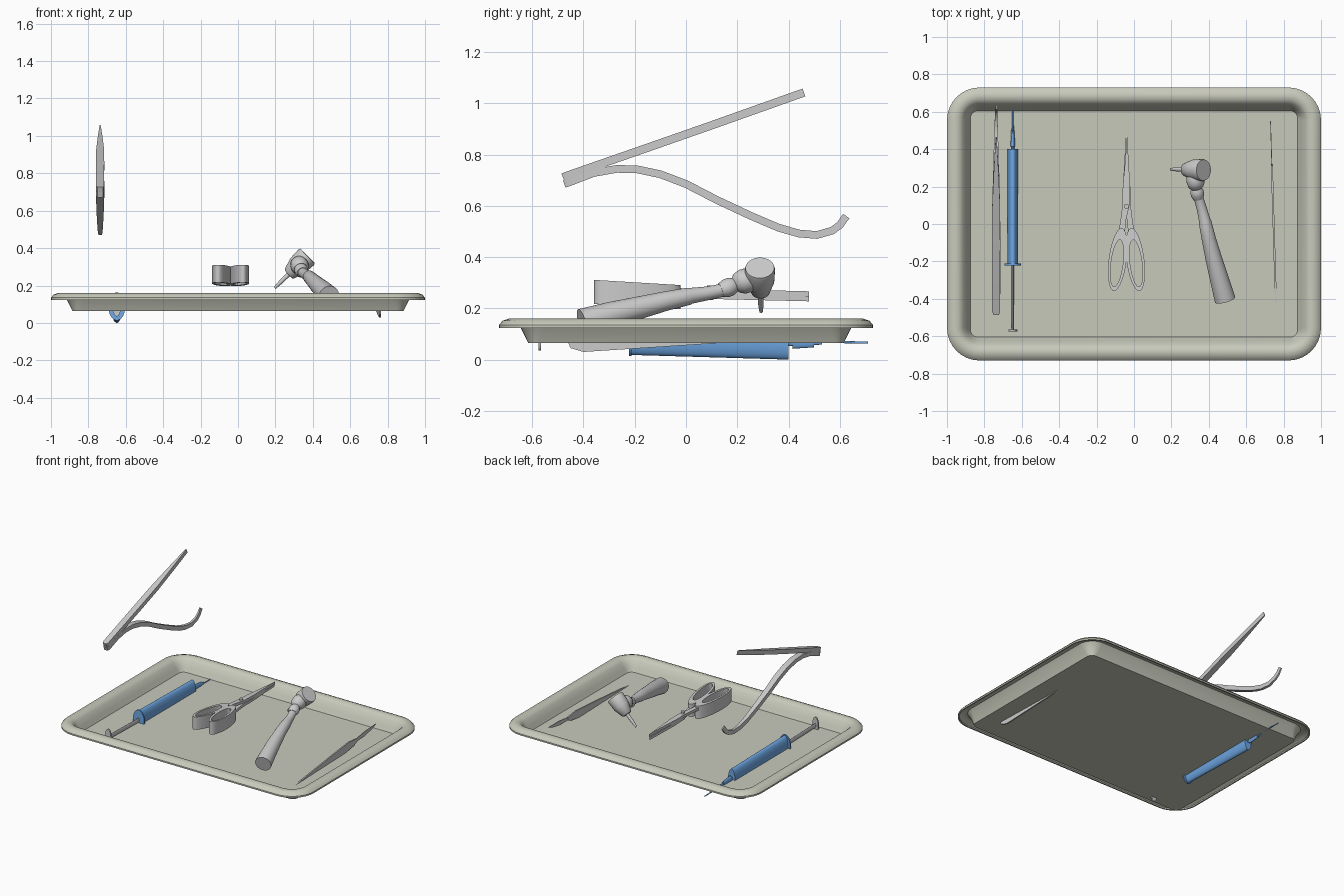
import bpy, bmesh, math
from mathutils import Vector

if "Cube" in bpy.data.objects:
    bpy.data.objects.remove(bpy.data.objects["Cube"])


def material(name, rgb):
    m = bpy.data.materials.new(name)
    m.diffuse_color = (*rgb, 1)
    m.use_nodes = True
    m.node_tree.nodes["Principled BSDF"].inputs["Base Color"].default_value = m.diffuse_color
    return m


BLUE = material("blue_plastic", (0.16, 0.4, 0.8))
TRAY = material("tray_enamel", (0.58, 0.59, 0.5))
STEEL = material("steel", (0.55, 0.55, 0.55))


def loft(name, rings, mat=STEEL, angle=35, closed=False):
    """Skin a list of equal-length rings; cap the ends, or join last to first."""
    bm = bmesh.new()
    rows = [[bm.verts.new(p) for p in r] for r in rings]
    n = len(rows[0])
    pairs = list(zip(rows, rows[1:]))
    if closed:
        pairs.append((rows[-1], rows[0]))
    else:
        bm.faces.new(rows[0])
        bm.faces.new(rows[-1])
    for a, b in pairs:
        for i in range(n):
            j = (i + 1) % n
            bm.faces.new((a[i], a[j], b[j], b[i]))
    bmesh.ops.recalc_face_normals(bm, faces=bm.faces)
    me = bpy.data.meshes.new(name)
    bm.to_mesh(me)
    bm.free()
    ob = bpy.data.objects.new(name, me)
    bpy.context.collection.objects.link(ob)
    me.materials.append(mat)
    bpy.ops.object.select_all(action='DESELECT')
    ob.select_set(True)
    bpy.context.view_layer.objects.active = ob
    bpy.ops.object.shade_smooth_by_angle(angle=math.radians(angle))
    return ob


def angles(n):
    return [2 * math.pi * i / n for i in range(n)]


def tube(name, stations, n=28, mat=STEEL):
    """Round tube through (x, y, z, radius) stations."""
    pts = [Vector(s[:3]) for s in stations]
    rings = []
    for i, s in enumerate(stations):
        d = (pts[min(i + 1, len(pts) - 1)] - pts[max(i - 1, 0)]).normalized()
        u = d.cross(Vector((0, 0, 1))).normalized()
        v = u.cross(d)
        rings.append([pts[i] + s[3] * (u * math.cos(a) + v * math.sin(a)) for a in angles(n)])
    return loft(name, rings, mat)


# Tray: thin pressed sheet with a rolled rim
def rounded_rect(hx, hy, r, z, seg=8):
    ring = []
    for k, (sx, sy) in enumerate([(1, 1), (-1, 1), (-1, -1), (1, -1)]):
        for i in range(seg + 1):
            a = math.pi / 2 * (k + i / seg)
            ring.append((sx * (hx - r) + r * math.cos(a), sy * (hy - r) + r * math.sin(a), z))
    return ring


tray_profile = [
    (.885, .04, .065), (.915, .09, .125), (.935, .11, .15), (.965, .14, .15),
    (.99, .165, .133), (.99, .165, .124), (1, .175, .124), (1, .175, .135),
    (.985, .16, .152), (.96, .135, .16), (.935, .11, .158), (.913, .09, .14),
    (.892, .065, .1), (.875, .04, .07)]
loft("tray", [rounded_rect(x, x - .27, r, z) for x, r, z in tray_profile], TRAY, 40)


# Syringe: oval sections along y, leaning slightly down at the needle
def syringe_part(name, stations, mat=BLUE):
    rings = []
    for y, rx, rz in stations:
        cz = .0885 - .024 * (y + .22)
        rings.append([(-.648 + rx * math.cos(a), y, cz + rz * math.sin(a)) for a in angles(32)])
    loft(name, rings, mat, 40)


syringe_part("syringe_barrel", [(-.215, .028, .07), (.4, .028, .0735)])
syringe_part("syringe_flange", [(-.222, .045, .075), (-.212, .045, .075)])
syringe_part("syringe_nozzle", [(.4, .008, .02), (.415, .008, .02), (.415, .012, .031),
                                (.5, .009, .023), (.5, .006, .014), (.53, .005, .012)])
syringe_part("syringe_needle", [(.52, .004, .005), (.71, .003, .004)])
syringe_part("plunger_rod", [(-.57, .006, .016), (-.21, .006, .016)], STEEL)
syringe_part("plunger_disc", [(-.575, .024, .062), (-.565, .024, .062)], STEEL)


# Tweezers: two arms of rectangular section swept in the yz plane
def strip(name, stations, thick):
    rings = []
    pts = [Vector((0, y, z)) for y, z, w in stations]
    for i, (y, z, w) in enumerate(stations):
        d = (pts[min(i + 1, len(pts) - 1)] - pts[max(i - 1, 0)]).normalized()
        nrm = Vector((0, -d.z, d.y)) * thick / 2
        rings.append([pts[i] + nrm * s + Vector((-.737 + w * t, 0, 0))
                      for s, t in [(-1, -1), (-1, 1), (1, 1), (1, -1)]])
    loft(name, rings)


strip("tweezer_upper_arm", [(-.48, .711, .014), (-.465, .717, .021), (-.1, .844, .022),
                            (.1, .914, .021), (.3, .985, .012), (.46, 1.042, .003)], .032)
strip("tweezer_lower_arm", [(-.475, .685, .014), (-.46, .69, .021), (-.36, .728, .022),
                            (-.27, .744, .022), (-.19, .742, .022), (-.1, .723, .022),
                            (0, .685, .022), (.12, .623, .02), (.25, .562, .017),
                            (.36, .515, .014), (.44, .492, .011), (.51, .486, .009),
                            (.57, .503, .007), (.6, .525, .006), (.625, .56, .004)], .03)

# Scissors: two crossing blades, pivot screw, two finger loops
CX = -.04
blade = [(-.018, .22), (-.003, .48), (.006, .35), (.02, .2), (.022, .1), (.032, .02),
         (.045, -.06), (.01, -.06), (.003, .02), (-.016, .1)]
for side, name, z0 in [(1, "lower", .249), (-1, "upper", .268)]:
    loft("scissor_blade_" + name,
         [[(CX + side * x, y, z0 + h - .024 * y) for x, y in blade] for h in (-.01, .01)])
    # finger loop: skewed oval ring with upright walls
    loop = []
    for cx, cy, a, b, h in [(.047, -.19, .048, .168, -.047), (.047, -.19, .048, .168, .047),
                            (.051, -.21, .032, .125, .047), (.051, -.21, .032, .125, -.047)]:
        ring = []
        for t in angles(36):
            y = cy + b * math.sin(t)
            x = cx + a * math.cos(t) - .12 * b * math.sin(t)
            ring.append((CX + side * x, y, .2425 - .06 * y + h))
        loop.append(ring)
    loft("scissor_loop_" + name, loop, closed=True)
loft("scissor_pivot", [[(CX + .013 * math.cos(a), .095 + .013 * math.sin(a), z)
                        for a in angles(20)] for z in (.232, .29)])

# Dental handpiece: tapered bent handle, neck, angled head and bur
tube("handpiece_handle", [
    (.487, -.405, .143, .056), (.455, -.29, .176, .05), (.425, -.18, .203, .044),
    (.4, -.08, .228, .038), (.38, .01, .247, .034), (.378, .02, .249, .031),
    (.363, .08, .258, .027), (.348, .13, .268, .026), (.34, .155, .276, .025)])
tube("handpiece_neck", [
    (.345, .135, .27, .028), (.34, .155, .277, .036), (.336, .175, .286, .036),
    (.333, .19, .292, .028), (.331, .2, .297, .04), (.33, .22, .304, .048),
    (.328, .25, .312, .048), (.326, .28, .32, .03)])


def along(d):
    face, axis = Vector((.372, .288, .358)), Vector((-.71, .02, -.69)).normalized()
    return tuple(face + axis * d)


tube("handpiece_head", [(*along(d), r) for d, r in
                        [(0, .056), (.012, .059), (.075, .055), (.09, .05), (.135, .036),
                         (.142, .028)]])
tube("handpiece_bur", [(*along(d), r) for d, r in [(.13, .012), (.2, .011), (.245, .007)]], 16)

# Scalpel: thin upright plate in the yz plane, dipping through the tray floor
handle = [(-.46, .066), (-.45, .045), (-.4, .03), (-.2, .043), (.15, .066), (.28, .085),
          (.32, .1), (.31, .122), (.22, .132), (0, .113), (-.25, .088)]
edge = [(.3, .1), (.4, .1), (.5, .118), (.55, .138), (.42, .135), (.3, .12)]
for name, poly, t in [("scalpel_handle", handle, .005), ("scalpel_blade", edge, .002)]:
    loft(name, [[(.7463 - .0297 * y + s * t, y, z) for y, z in poly] for s in (-1, 1)])
